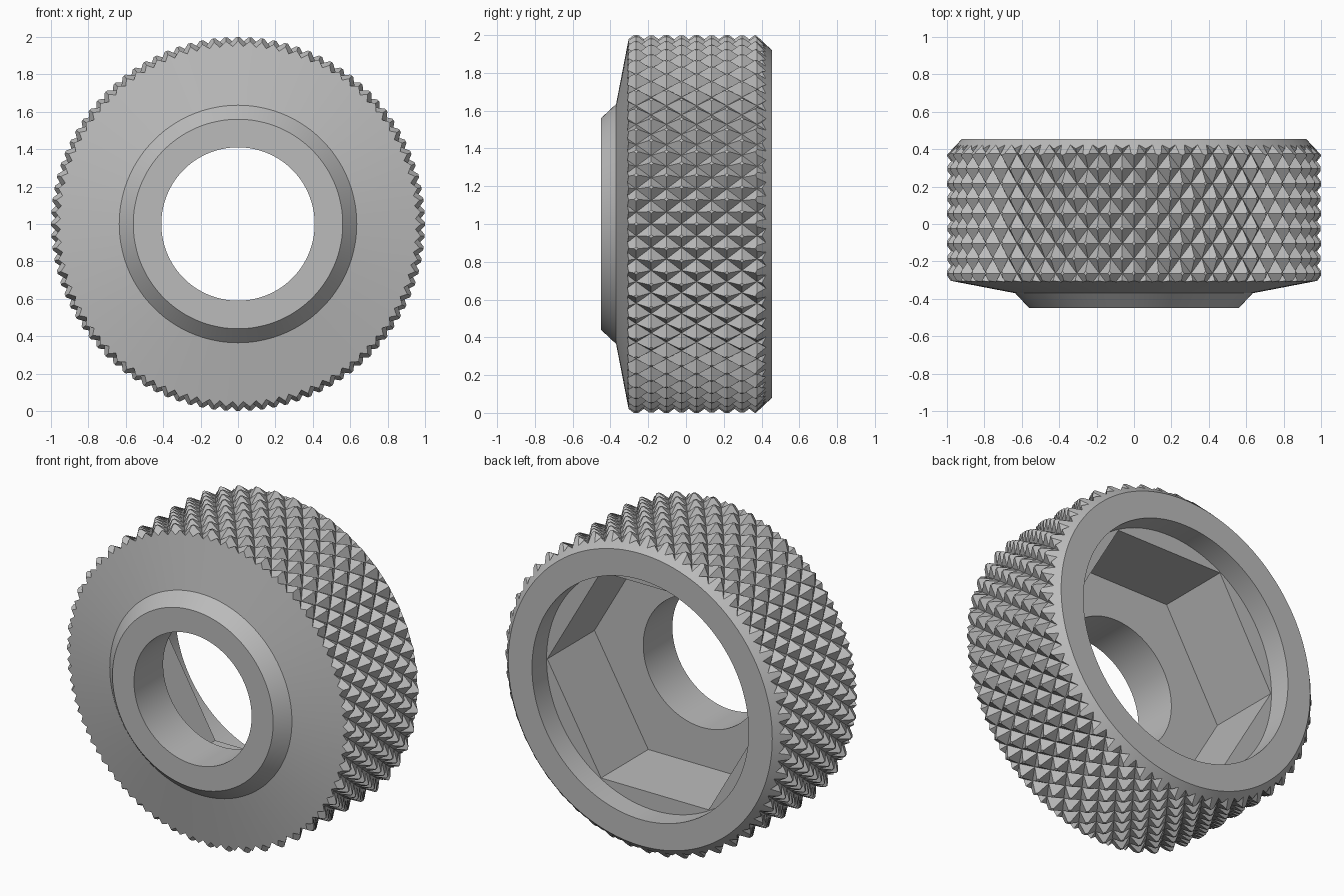
import bpy, bmesh, math

if "Cube" in bpy.data.objects:
    bpy.data.objects.remove(bpy.data.objects["Cube"], do_unlink=True)

CENTRE_Z = 1.0

steel = bpy.data.materials.new("satin_steel_grey")
steel.use_nodes = True
GREY = (0.5, 0.5, 0.5, 1)
steel.diffuse_color = GREY
steel.node_tree.nodes["Principled BSDF"].inputs["Base Color"].default_value = GREY


def polar(r, y, angle):
    return (r * math.cos(angle), y, CENTRE_Z + r * math.sin(angle))


def make_object(name, bm):
    bmesh.ops.recalc_face_normals(bm, faces=bm.faces[:])
    mesh = bpy.data.meshes.new(name)
    bm.to_mesh(mesh)
    bm.free()
    mesh.materials.append(steel)
    obj = bpy.data.objects.new(name, mesh)
    bpy.context.collection.objects.link(obj)
    return obj


def lathe(name, profile, sides):
    """Turn a closed (radius, y) profile around the y axis."""
    bm = bmesh.new()
    rings = [[bm.verts.new(polar(r, y, math.tau * i / sides)) for i in range(sides)]
             for r, y in profile]
    for k, a in enumerate(rings):
        b = rings[(k + 1) % len(rings)]
        for i in range(sides):
            n = (i + 1) % sides
            bm.faces.new((a[i], a[n], b[n], b[i]))
    return make_object(name, bm)


def knurl(name, teeth, tip, root, y_start, pitch, rows):
    """Solid drum covered in staggered diamond pyramids."""
    bm = bmesh.new()
    sides = teeth * 2
    grid = [[bm.verts.new(polar(root if (i + j) % 2 else tip, y_start + j * pitch,
                                math.tau * i / sides)) for i in range(sides)]
            for j in range(rows)]
    for j in range(rows - 1):
        for i in range(sides):
            n = (i + 1) % sides
            a, b, c, d = grid[j][i], grid[j][n], grid[j + 1][n], grid[j + 1][i]
            # each cell folds along its groove line, root to root
            if (i + j) % 2:
                tris = ((a, b, c), (a, c, d))
            else:
                tris = ((a, b, d), (b, c, d))
            for t in tris:
                bm.faces.new(t)
    bm.faces.new(grid[0])
    bm.faces.new(grid[-1])
    return make_object(name, bm)


def prism(name, radius, y0, y1, sides):
    bm = bmesh.new()
    ends = [[bm.verts.new(polar(radius, y, math.tau * i / sides)) for i in range(sides)]
            for y in (y0, y1)]
    for end in ends:
        bm.faces.new(end)
    for i in range(sides):
        n = (i + 1) % sides
        bm.faces.new((ends[0][i], ends[0][n], ends[1][n], ends[1][i]))
    return make_object(name, bm)


def combine(obj, tool, operation):
    tool.hide_render = True
    mod = obj.modifiers.new(operation.lower(), "BOOLEAN")
    mod.object, mod.operation, mod.solver = tool, operation, "EXACT"
    bpy.ops.object.select_all(action="DESELECT")
    bpy.context.view_layer.objects.active = obj
    obj.select_set(True)
    bpy.ops.object.modifier_apply(modifier=mod.name)
    bpy.data.objects.remove(tool, do_unlink=True)


# Turned body: hub, tapered face, grip, rear chamfer, counterbore, bore
nut = lathe("knurled_nut", [
    (0.41, -0.45), (0.56, -0.45), (0.635, -0.37), (1.0, -0.30),
    (1.0, 0.37), (0.92, 0.455), (0.755, 0.455), (0.755, 0.31),
    (0.41, 0.31)], 144)

# Grip texture: keep only what lies inside the knurled drum
drum = knurl("knurl_drum", 48, 1.009, 0.95, -0.584, 0.08, 16)
combine(nut, drum, "INTERSECT")

# Hexagonal pocket with flats at top and bottom
pocket = prism("hex_pocket_cutter", 0.75, -0.16, 0.4, 6)
combine(nut, pocket, "DIFFERENCE")

bpy.ops.object.shade_smooth_by_angle(angle=math.radians(25))
